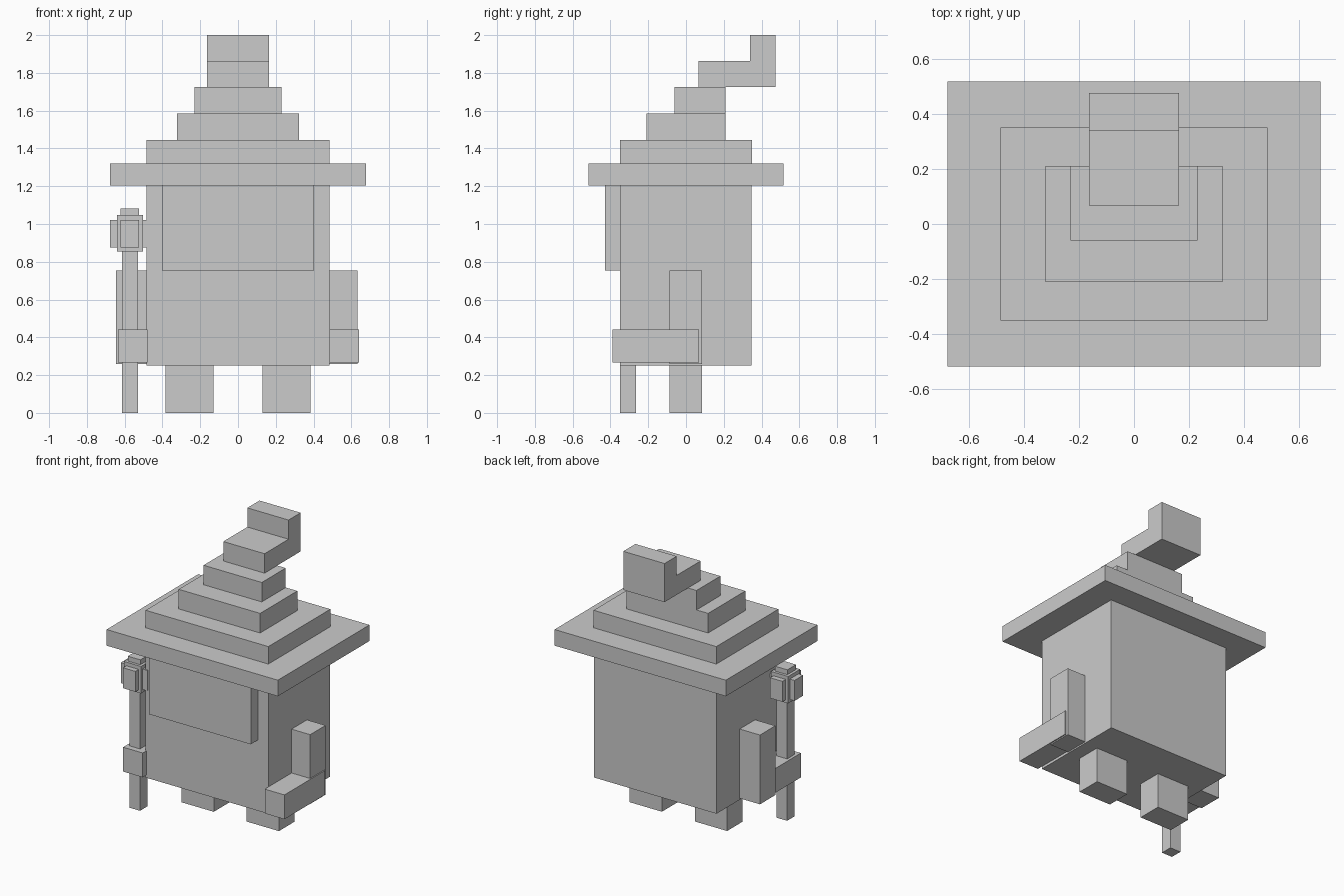
import bpy
import bmesh
from mathutils import Vector

if "Cube" in bpy.data.objects:
    bpy.data.objects.remove(bpy.data.objects["Cube"])


def box(name, x, y, z):
    """Axis-aligned box from (min, max) ranges."""
    lo, hi = Vector((x[0], y[0], z[0])), Vector((x[1], y[1], z[1]))
    bm = bmesh.new()
    bmesh.ops.create_cube(bm, size=1)
    bmesh.ops.scale(bm, vec=hi - lo, verts=bm.verts)
    mesh = bpy.data.meshes.new(name)
    bm.to_mesh(mesh)
    bm.free()
    ob = bpy.data.objects.new(name, mesh)
    ob.location = (lo + hi) / 2
    bpy.context.collection.objects.link(ob)
    return ob


def prism(name, half_width, outline):
    """Side profile of (y, z) points extruded across x."""
    bm = bmesh.new()
    face = bm.faces.new([bm.verts.new((-half_width, y, z)) for y, z in outline])
    ext = bmesh.ops.extrude_face_region(bm, geom=[face])
    moved = [g for g in ext["geom"] if isinstance(g, bmesh.types.BMVert)]
    bmesh.ops.translate(bm, vec=(2 * half_width, 0, 0), verts=moved)
    bmesh.ops.recalc_face_normals(bm, faces=bm.faces)
    mesh = bpy.data.meshes.new(name)
    bm.to_mesh(mesh)
    bm.free()
    ob = bpy.data.objects.new(name, mesh)
    bpy.context.collection.objects.link(ob)
    return ob


# Body and beard
box("body", (-0.485, 0.485), (-0.35, 0.348), (0.25, 1.205))
box("beard", (-0.402, 0.402), (-0.43, -0.35), (0.755, 1.205))

# Stepped hat
box("hat_brim", (-0.677, 0.677), (-0.517, 0.517), (1.205, 1.32))
tiers = [
    (0.485, -0.35, 0.35, 1.32, 1.445),
    (0.322, -0.21, 0.21, 1.445, 1.585),
    (0.23, -0.06, 0.21, 1.585, 1.724),
]
for i, (w, y0, y1, z0, z1) in enumerate(tiers, 1):
    box(f"hat_tier_{i}", (-w, w), (y0, y1), (z0, z1))

# Bent hat tip
prism("hat_tip", 0.163, [(0.067, 1.724), (0.475, 1.724), (0.475, 2.0),
                         (0.338, 2.0), (0.338, 1.863), (0.067, 1.863)])

# Legs
for side, s in (("left", -1), ("right", 1)):
    box(f"{side}_leg", sorted((s * 0.13, s * 0.385)), (-0.088, 0.086), (0, 0.25))

# Arms: upright upper arm and forward-reaching forearm
for side, upper_x, fore_x in (("left", (-0.645, -0.485), (-0.635, -0.48)),
                              ("right", (0.48, 0.632), (0.485, 0.64))):
    box(f"{side}_upper_arm", upper_x, (-0.088, 0.086), (0.26, 0.755))
    box(f"{side}_forearm", fore_x, (-0.39, 0.07), (0.268, 0.442))

# Staff held in the left hand, topped by a blocky orb
sx, sy = -0.572, -0.307


def around(c, h):
    return (c - h, c + h)


box("staff", around(sx, 0.042), around(sy, 0.042), (0, 0.86))
box("orb_core", around(sx, 0.068), around(sy, 0.068), (0.855, 1.048))
box("orb_side_plates", around(sx, 0.105), around(sy, 0.049), (0.876, 1.022))
box("orb_front_back_plates", around(sx, 0.049), around(sy, 0.105), (0.876, 1.022))
box("orb_cap", around(sx, 0.049), around(sy, 0.049), (1.04, 1.083))
